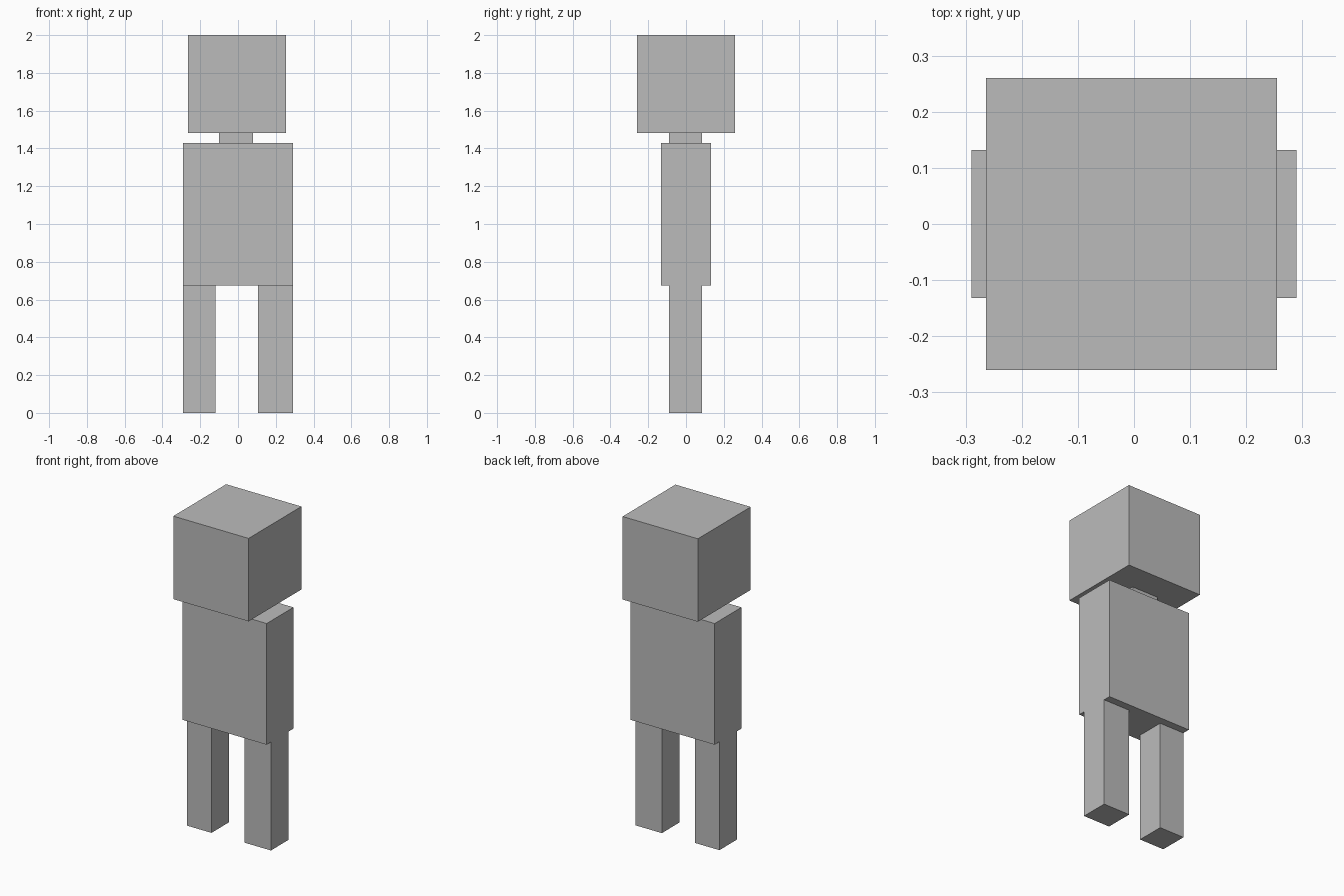
import bpy
import bmesh
from mathutils import Vector

# Remove the default cube
cube = bpy.data.objects.get("Cube")
if cube:
    bpy.data.objects.remove(cube, do_unlink=True)

# Single plain grey material
grey = bpy.data.materials.new("grey")
grey.use_nodes = True
colour = (0.5, 0.5, 0.5, 1.0)
grey.diffuse_color = colour
grey.node_tree.nodes["Principled BSDF"].inputs["Base Color"].default_value = colour


def box(name, low, high):
    """Flat-faced box between two opposite corners."""
    low, high = Vector(low), Vector(high)
    size = high - low
    bm = bmesh.new()
    bmesh.ops.create_cube(bm, size=1.0)
    bmesh.ops.scale(bm, vec=size, verts=bm.verts)
    mesh = bpy.data.meshes.new(name)
    bm.to_mesh(mesh)
    bm.free()
    mesh.materials.append(grey)
    obj = bpy.data.objects.new(name, mesh)
    obj.location = (low + high) / 2
    bpy.context.collection.objects.link(obj)
    return obj


# Head, neck and torso
box("head", (-0.264, -0.26, 1.483), (0.255, 0.26, 2.0))
box("neck", (-0.10, -0.09, 1.43), (0.08, 0.085, 1.483))
box("torso", (-0.29, -0.132, 0.675), (0.29, 0.132, 1.43))

# Legs, slightly different in width
box("right_leg", (-0.29, -0.09, 0.0), (-0.12, 0.085, 0.675))
box("left_leg", (0.107, -0.09, 0.0), (0.29, 0.085, 0.675))
